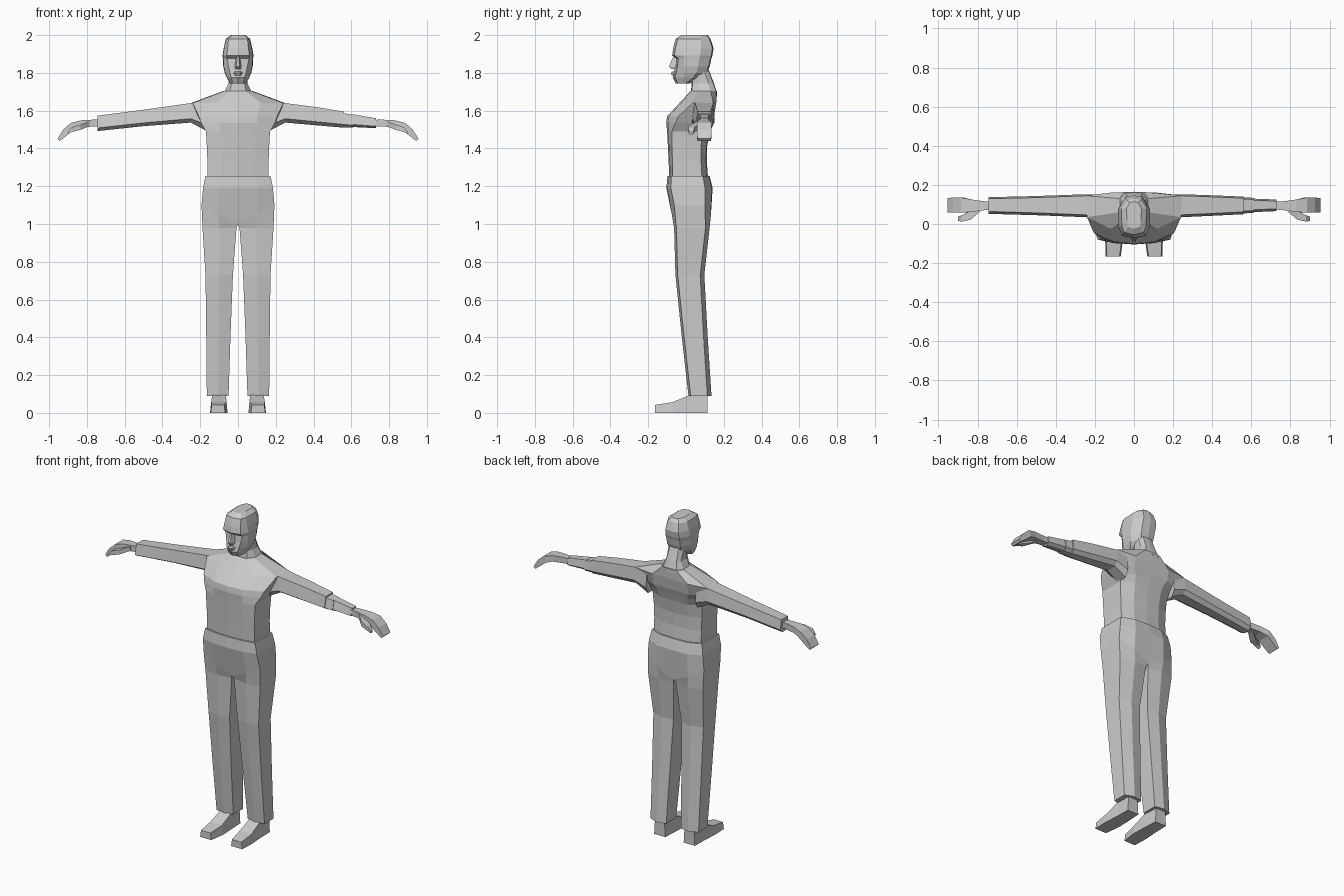
import bpy, bmesh

grey = bpy.data.materials.new("plain grey")
grey.diffuse_color = (0.6, 0.6, 0.6, 1)


def loft(name, rings, mirror=False):
    """Bridge closed rings of equal length and cap both ends."""
    bm = bmesh.new()
    loops = [[bm.verts.new(p) for p in r] for r in rings]
    n = len(rings[0])
    for a, b in zip(loops, loops[1:]):
        for i in range(n):
            j = (i + 1) % n
            bm.faces.new((a[i], a[j], b[j], b[i]))
    bm.faces.new(loops[0])
    bm.faces.new(loops[-1])
    bmesh.ops.recalc_face_normals(bm, faces=bm.faces)
    me = bpy.data.meshes.new(name)
    bm.to_mesh(me)
    bm.free()
    me.materials.append(grey)
    ob = bpy.data.objects.new(name, me)
    bpy.context.collection.objects.link(ob)
    if mirror:
        ob.modifiers.new("mirror", 'MIRROR')
    return ob


def full(z, half):
    """Half outline from front centre to back centre, completed on the other side."""
    pts = [(x, y, z) for x, y in half]
    return pts + [(-x, y, z) for x, y, z in pts[-2:0:-1]]


def trunk(w, f, fc, bc, b):
    return [(0, f), (w * .55, f + .006), (w, fc), (w, bc), (w * .55, b - .004), (0, b)]


# shirt torso with chest and sloping shoulders
loft("torso", [
    full(1.23, trunk(.163, -.088, -.07, .085, .118)),
    full(1.33, trunk(.162, -.092, -.072, .08, .110)),
    full(1.41, trunk(.165, -.096, -.074, .08, .112)),
    full(1.49, trunk(.170, -.100, -.074, .085, .125)),
    full(1.535, [(0, -.105), (.1, -.095), (.195, -.055), (.195, .10), (.1, .135), (0, .138)]),
    full(1.57, [(0, -.10), (.1, -.09), (.208, -.04), (.215, .12), (.12, .148), (0, .148)]),
    full(1.64, [(0, -.035), (.12, -.025), (.24, .035), (.25, .145), (.12, .16), (0, .16)]),
    full(1.705, [(0, .025), (.04, .027), (.07, .06), (.075, .13), (.05, .163), (0, .165)]),
])

# trouser seat: lower edge falls towards the crotch
seat_low = trunk(.193, -.078, -.055, .10, .132)
low_z = (1.0, 1.05, 1.10, 1.10, 1.05, 1.0)
low_y = (-.062, -.075, -.062, .10, .132, .122)
hip = [(x, y, z) for (x, _), y, z in zip(seat_low, low_y, low_z)]
loft("trouser_seat", [
    full(1.255, trunk(.172, -.098, -.078, .09, .125)),
    full(1.19, trunk(.185, -.104, -.08, .10, .141)),
    hip + [(-x, y, z) for x, y, z in hip[-2:0:-1]],
])


def leg_ring(z, xi, xo, f, b):
    m = (xi + xo) / 2
    return [(xi, f + .012, z), (m, f, z), (xo, f + .012, z),
            (xo, b - .022, z), (m, b, z), (xi, b - .012, z)]


# trouser legs
loft("trouser_leg", [
    hip,
    leg_ring(.98, .008, .188, -.063, .125),
    leg_ring(.73, .027, .172, -.056, .097),
    leg_ring(.40, .040, .168, -.022, .115),
    leg_ring(.09, .050, .165, .013, .135),
], True)


def shoe_ring(y, top, xi, xo, taper=.006):
    return [(xi, y, 0), (xo, y, 0), (xo - taper, y, top), (xi + taper, y, top)]


# shoes
loft("shoe", [
    shoe_ring(-.165, .042, .068, .145),
    shoe_ring(-.07, .057, .055, .148),
    shoe_ring(.02, .095, .058, .142),
    shoe_ring(.113, .095, .063, .140),
], True)


def arm_ring(s, x, yf, yb, zb, zt):
    h = zt - zb
    return [(s * x, yf + .012, zt), (s * x, yf, zb + h * .2), (s * x, yf + .03, zb),
            (s * x, yb - .02, zb), (s * x, yb, zb + h * .25), (s * x, yb - .008, zt)]


# long sleeve on one arm, rolled sleeve and bare forearm on the other
upper = [(.17, .03, .15, 1.495, 1.655), (.25, .035, .152, 1.537, 1.64)]
loft("long_sleeve", [arm_ring(-1, *r) for r in upper + [
    (.50, .045, .143, 1.518, 1.605), (.745, .052, .137, 1.492, 1.573)]])
loft("rolled_sleeve", [arm_ring(1, *r) for r in upper + [
    (.42, .043, .146, 1.522, 1.618), (.56, .05, .14, 1.510, 1.595)]])
loft("forearm", [arm_ring(1, *r) for r in [
    (.54, .054, .136, 1.513, 1.59), (.61, .056, .134, 1.51, 1.578)]])
loft("cuff", [arm_ring(1, *r) for r in [
    (.60, .060, .13, 1.514, 1.582), (.73, .066, .125, 1.507, 1.56)]])


def box_ring(x, yf, yb, zb, zt, dx=0):
    return [(x - dx, yf, zb), (x - dx, yb, zb), (x, yb, zt), (x, yf, zt)]


# hands with drooping fingers, and thumbs
loft("hand", [
    box_ring(.70, .075, .115, 1.518, 1.55),
    box_ring(.755, .072, .115, 1.517, 1.553),
    box_ring(.83, .062, .125, 1.512, 1.549),
    box_ring(.885, .058, .135, 1.498, 1.535, .015),
    box_ring(.925, .058, .135, 1.468, 1.50, .018),
    box_ring(.955, .060, .133, 1.440, 1.452, .012),
], True)
loft("thumb", [
    box_ring(.785, .065, .10, 1.518, 1.545),
    box_ring(.835, .022, .068, 1.498, 1.526),
    box_ring(.88, .012, .045, 1.487, 1.512),
    box_ring(.90, .016, .038, 1.475, 1.488),
], True)

# neck
loft("neck", [
    full(1.69, [(0, .025), (.045, .028), (.078, .07), (.078, .13), (.05, .163), (0, .165)]),
    full(1.745, [(0, .03), (.035, .035), (.05, .07), (.05, .12), (.035, .145), (0, .148)]),
    full(1.83, [(0, .03), (.035, .035), (.05, .06), (.05, .09), (.03, .112), (0, .115)]),
])


def head_ring(z, f, fx, sx, sf, sb, b):
    """Front depth, front half width, side half width, side span, back depth."""
    return full(z, [(0, f), (fx, f + .012), (sx, sf), (sx + .002, sb),
                    (sx * .6, b - .006), (0, b)])


# head with brow ridge and sunken eye band
head = loft("head", [
    head_ring(2.0, -.025, .03, .036, .02, .08, .115),
    head_ring(1.98, -.055, .05, .062, -.01, .08, .130),
    head_ring(1.93, -.068, .055, .074, -.015, .08, .146),
    head_ring(1.893, -.073, .06, .080, -.015, .075, .140),
    head_ring(1.875, -.052, .058, .078, -.012, .07, .134),
    head_ring(1.835, -.057, .05, .076, -.01, .065, .126),
    head_ring(1.80, -.064, .042, .068, -.01, .055, .112),
    head_ring(1.775, -.070, .036, .058, -.012, .04, .075),
    head_ring(1.745, -.055, .028, .040, -.02, .0, .022),
])


def face_ring(z, w, front, back):
    return [(-w, back, z), (-w * .4, front, z), (w * .4, front, z), (w, back, z)]


# nose wedge and lips
loft("nose", [face_ring(1.89, .010, -.066, -.045),
              face_ring(1.835, .020, -.090, -.045),
              face_ring(1.82, .018, -.078, -.045)])
loft("lips", [face_ring(1.807, .024, -.070, -.045),
              face_ring(1.80, .030, -.080, -.045),
              face_ring(1.785, .024, -.074, -.045)])
